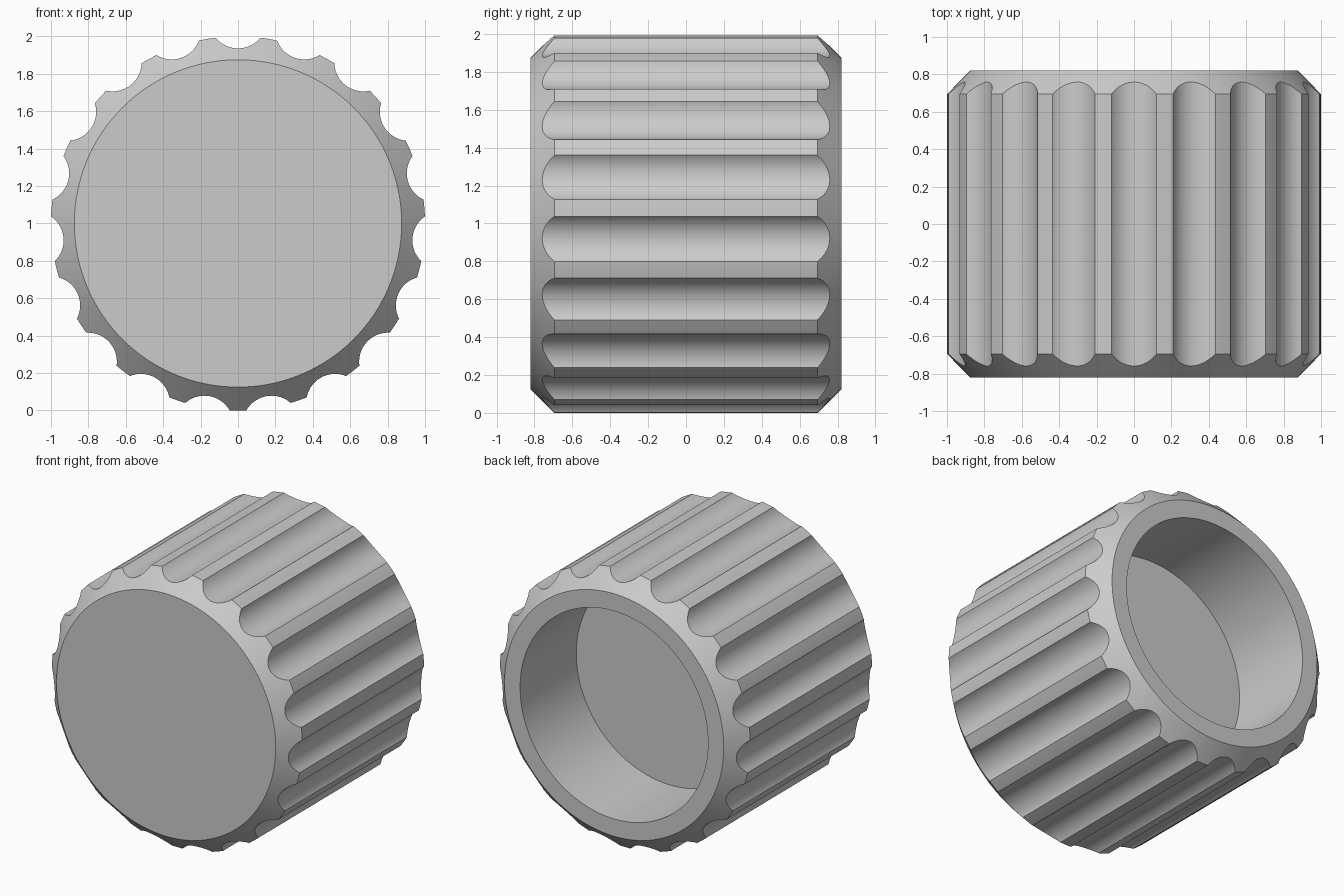
import bpy, bmesh
from math import cos, sin, pi, tau
from mathutils import Matrix

GROOVES = 19
SEGMENTS = GROOVES * 8
CENTRE_Z = 1.0

cube = bpy.data.objects.get("Cube")
if cube:
    bpy.data.objects.remove(cube, do_unlink=True)

# Single grey colour
grey = bpy.data.materials.new("light_grey")
grey.use_nodes = True
grey.diffuse_color = (0.6, 0.6, 0.6, 1)
shader = next(n for n in grey.node_tree.nodes if n.type == 'BSDF_PRINCIPLED')
shader.inputs["Base Color"].default_value = grey.diffuse_color


def make_object(name, bm):
    bmesh.ops.recalc_face_normals(bm, faces=bm.faces[:])
    mesh = bpy.data.meshes.new(name)
    bm.to_mesh(mesh)
    bm.free()
    mesh.materials.append(grey)
    obj = bpy.data.objects.new(name, mesh)
    bpy.context.collection.objects.link(obj)
    obj.location.z = CENTRE_Z
    return obj


# Hollow cap body: profile (radius, y) turned about the y axis
profile = [(0.875, -0.82), (1.0, -0.695), (1.0, 0.695),
           (0.875, 0.82), (0.75, 0.82), (0.75, 0.18)]
bm = bmesh.new()
rings = []
for radius, y in profile:
    angles = [-pi / 2 + tau * i / SEGMENTS for i in range(SEGMENTS)]
    rings.append([bm.verts.new((radius * cos(a), y, radius * sin(a))) for a in angles])
for a, b in zip(rings, rings[1:]):
    for i in range(SEGMENTS):
        j = (i + 1) % SEGMENTS
        bm.faces.new((a[i], a[j], b[j], b[i]))
bm.faces.new(rings[0])     # closed front
bm.faces.new(rings[-1])    # cavity floor
body = make_object("grooved_cap", bm)

# Round grip grooves cut along the whole length
bm = bmesh.new()
for i in range(GROOVES):
    angle = pi / 2 + tau * i / GROOVES
    place = Matrix.Translation((1.091 * cos(angle), 0, 1.091 * sin(angle)))
    turn = Matrix.Rotation(-angle, 4, 'Y') @ Matrix.Rotation(pi / 2, 4, 'X')
    bmesh.ops.create_cone(bm, cap_ends=True, segments=64, radius1=0.155,
                          radius2=0.155, depth=2, matrix=place @ turn)
cutter = make_object("groove_cutter", bm)
cutter.hide_render = True

cut = body.modifiers.new("grooves", 'BOOLEAN')
cut.operation = 'DIFFERENCE'
cut.solver = 'EXACT'
cut.object = cutter

# Apply the cut, drop the helper and smooth the curved faces
bpy.ops.object.select_all(action='DESELECT')
bpy.context.view_layer.objects.active = body
body.select_set(True)
bpy.ops.object.modifier_apply(modifier=cut.name)
bpy.data.objects.remove(cutter, do_unlink=True)
bpy.ops.object.shade_smooth_by_angle(angle=pi / 7)
